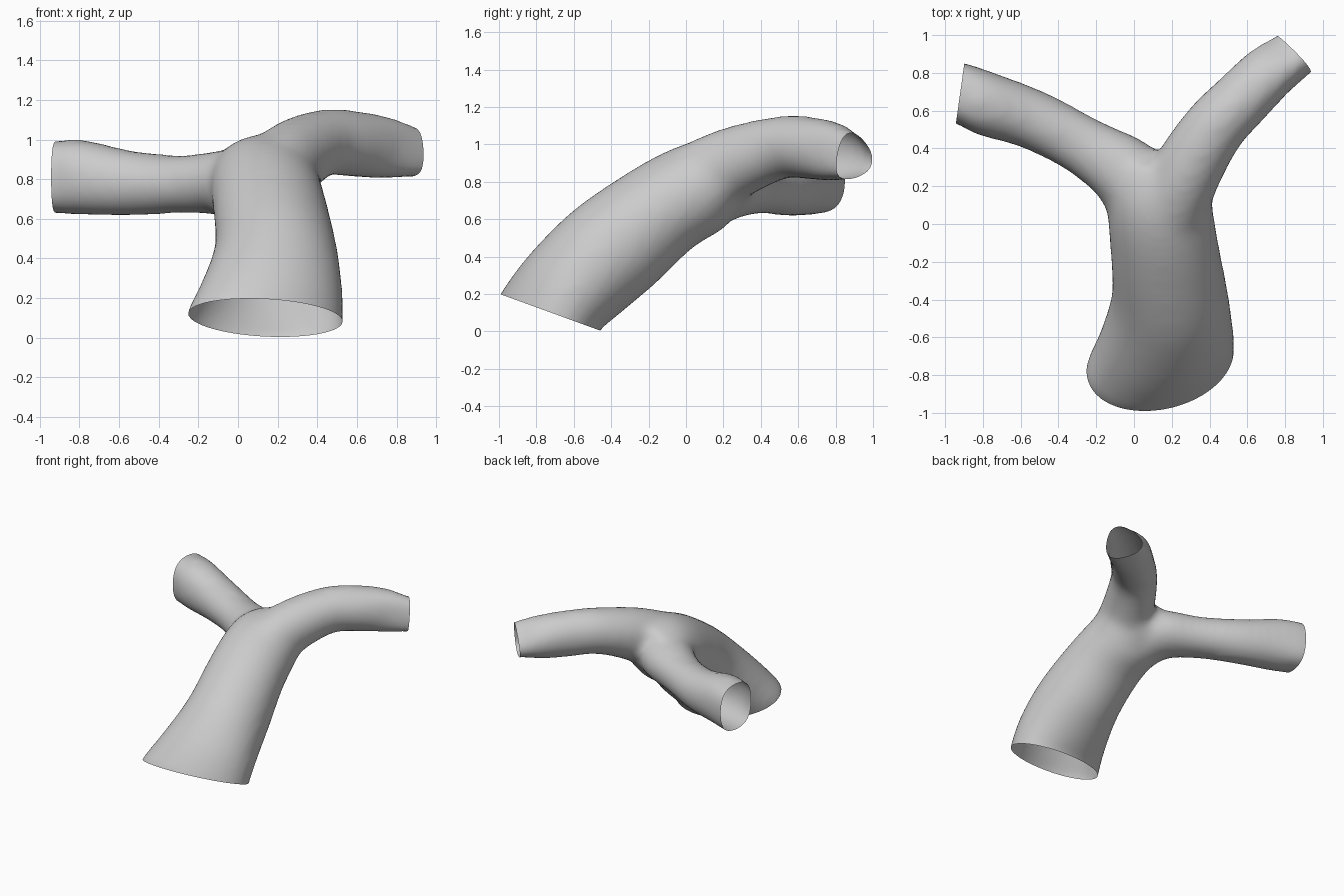
import bpy, bmesh
from math import sin, cos, radians, pi, copysign
from mathutils import Vector

if "Cube" in bpy.data.objects:
    bpy.data.objects.remove(bpy.data.objects["Cube"])

SIDES, STEPS = 40, 8

# Stations: x, y, z, yaw, pitch, roll, half width, half height,
# lean (taller on the right side), roundness (1 is an ellipse, less is boxier)
trunk = [
    (0.135, -0.73, 0.103, 90, 70, -16, 0.405, 0.27, 0, 1),
    (0.17, -0.60, 0.25, 92, 55, -8, 0.36, 0.285, 0, 1),
    (0.19, -0.39, 0.445, 91, 48, -2, 0.31, 0.295, 0, 1),
    (0.165, -0.15, 0.64, 90, 45, 0, 0.29, 0.27, 0, 1),
    (0.14, 0.06, 0.76, 90, 32, 0, 0.28, 0.255, 0, 1),
    (0.14, 0.20, 0.83, 90, 20, 0, 0.265, 0.21, 0, 1),
    (0.11, 0.34, 0.86, 90, 10, 0, 0.17, 0.14, 0, 1),
]
left_branch = [
    (0.845, 0.905, 0.925, 43, -5, 12, 0.135, 0.112, 0.5, 0.75),
    (0.72, 0.81, 0.955, 45, -8, 6, 0.15, 0.155, 0.2, 0.9),
    (0.57, 0.66, 0.98, 47, 0, 0, 0.16, 0.17, 0, 1),
    (0.415, 0.495, 0.98, 50, 10, 0, 0.17, 0.17, 0, 1),
    (0.25, 0.22, 0.885, 72, 28, 0, 0.19, 0.20, 0, 1),
    (0.16, -0.05, 0.73, 90, 42, 0, 0.20, 0.22, 0, 1),
]
right_branch = [
    (-0.92, 0.695, 0.81, 172, 0, 0, 0.16, 0.182, 0, 0.75),
    (-0.78, 0.635, 0.81, 163, 0, 0, 0.17, 0.19, 0, 0.9),
    (-0.53, 0.55, 0.78, 157, 0, 0, 0.16, 0.165, 0, 1),
    (-0.26, 0.41, 0.775, 147, 0, 0, 0.16, 0.148, 0, 1),
    (-0.02, 0.25, 0.78, 130, 12, 0, 0.20, 0.175, 0, 1),
    (0.10, 0.0, 0.70, 100, 40, 0, 0.20, 0.20, 0, 1),
]


def axes(yaw, pitch, roll):
    a, p, r = radians(yaw), radians(pitch), radians(roll)
    ahead = Vector((cos(a) * cos(p), sin(a) * cos(p), sin(p)))
    side = Vector((sin(a), -cos(a), 0))
    up = side.cross(ahead)
    return ahead, side * cos(r) + up * sin(r), up * cos(r) - side * sin(r)


def spline(rows):
    """Smooth in-between stations through the given ones."""
    rows = [Vector(r) for r in rows]
    out = []
    for i in range(len(rows) - 1):
        a, b, c, d = (rows[min(max(i + k, 0), len(rows) - 1)] for k in (-1, 0, 1, 2))
        for s in range(STEPS):
            t = s / STEPS
            out.append(b + (c - a) * (t / 2) + (a * 2 - b * 5 + c * 4 - d) * (t * t / 2)
                       + (b * 3 - a - c * 3 + d) * (t ** 3 / 2))
    return out + [rows[-1]]


def add_tube(bm, rows, outward):
    """Loft a closed tube that overshoots its open end, and return the cutting plane."""
    ahead = axes(*rows[0][3:6])[0] * outward
    start = Vector(rows[0][:3]) + ahead * 0.1
    stations = [tuple(start) + rows[0][3:]] + spline(rows)
    rings = []
    for x, y, z, yaw, pitch, roll, w, h, lean, roundness in stations:
        _, side, up = axes(yaw, pitch, roll)
        ring = []
        for k in range(SIDES):
            a = 2 * pi * k / SIDES
            c, s = (copysign(abs(v) ** roundness, v) for v in (cos(a), sin(a)))
            p = Vector((x, y, z)) + side * (w * c) + up * (h * s * (1 + lean * c))
            ring.append(bm.verts.new(p))
        rings.append(ring)
    faces = [bm.faces.new(rings[0]), bm.faces.new(rings[-1][::-1])]
    for r0, r1 in zip(rings, rings[1:]):
        for k in range(SIDES):
            j = (k + 1) % SIDES
            faces.append(bm.faces.new((r0[k], r1[k], r1[j], r0[j])))
    bmesh.ops.recalc_face_normals(bm, faces=faces)
    return Vector(rows[0][:3]), ahead


# Three overlapping tubes
bm = bmesh.new()
cuts = [add_tube(bm, trunk, -1), add_tube(bm, left_branch, 1), add_tube(bm, right_branch, 1)]
mesh = bpy.data.meshes.new("forked_tube")
bm.to_mesh(mesh)
bm.free()
tube = bpy.data.objects.new("forked_tube", mesh)
bpy.context.collection.objects.link(tube)

# Fuse into one skin and soften the fork
remesh = tube.modifiers.new("fuse", 'REMESH')
remesh.mode = 'VOXEL'
remesh.voxel_size = 0.025
soften = tube.modifiers.new("soften", 'SMOOTH')
soften.factor = 0.5
soften.iterations = 22
graph = bpy.context.evaluated_depsgraph_get()
skin = bpy.data.meshes.new_from_object(tube.evaluated_get(graph))
tube.modifiers.clear()
tube.data = skin
bpy.data.meshes.remove(mesh)
skin.name = "forked_tube"

# Slice the three ends open
bm = bmesh.new()
bm.from_mesh(skin)
for point, normal in cuts:
    bmesh.ops.bisect_plane(bm, geom=bm.verts[:] + bm.edges[:] + bm.faces[:],
                           plane_co=point, plane_no=normal, clear_outer=True)
for f in bm.faces:
    f.smooth = True
bm.to_mesh(skin)
bm.free()

# Colour
grey = bpy.data.materials.new("light_grey")
grey.use_nodes = True
colour = (0.6, 0.6, 0.6, 1)
grey.diffuse_color = colour
grey.node_tree.nodes["Principled BSDF"].inputs["Base Color"].default_value = colour
skin.materials.clear()
skin.materials.append(grey)
